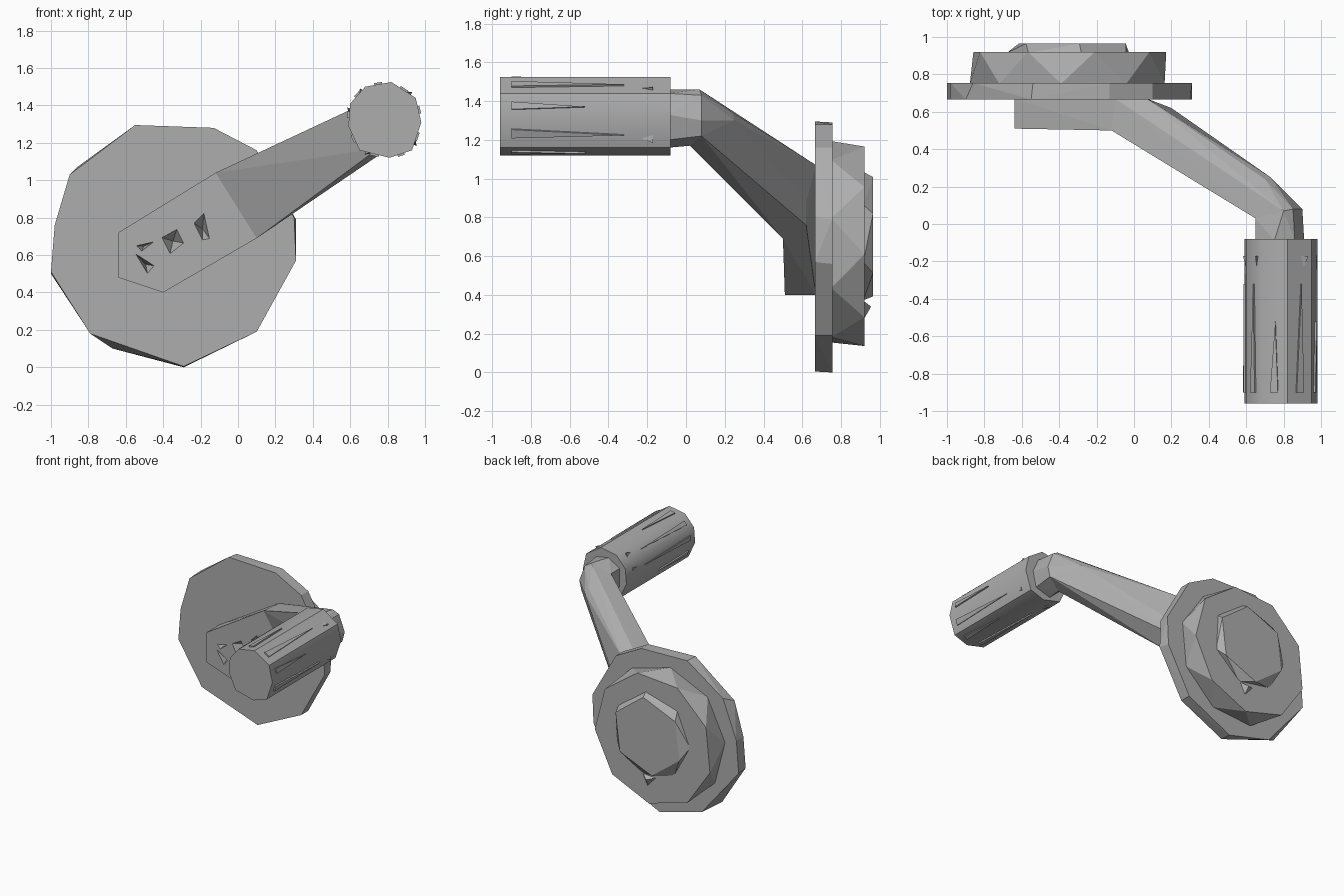
import bpy
import bmesh
import math
from mathutils import Vector

cube = bpy.data.objects.get("Cube")
if cube:
    bpy.data.objects.remove(cube)

grey = bpy.data.materials.new("plain grey")
grey.use_nodes = True
grey.diffuse_color = (0.42, 0.42, 0.42, 1)
grey.node_tree.nodes["Principled BSDF"].inputs["Base Color"].default_value = grey.diffuse_color


def ring(outline, y):
    """Place an (x, z) outline at depth y."""
    return [Vector((x, y, z)) for x, z in outline]


def polygon(cx, cz, r, sides, turn=0):
    steps = [turn + math.tau * i / sides for i in range(sides)]
    return [(cx + r * math.cos(a), cz + r * math.sin(a)) for a in steps]


def add_hulls(name, groups, smooth=None):
    """One object made of a convex solid per group of points."""
    bm = bmesh.new()
    for points in groups:
        verts = [bm.verts.new(p) for p in points]
        result = bmesh.ops.convex_hull(bm, input=verts)
        spare = {v for v in result["geom_interior"] if isinstance(v, bmesh.types.BMVert)}
        bmesh.ops.delete(bm, geom=list(spare), context="VERTS")
    bmesh.ops.dissolve_limit(bm, angle_limit=0.02, verts=bm.verts, edges=bm.edges)
    bmesh.ops.recalc_face_normals(bm, faces=bm.faces)
    mesh = bpy.data.meshes.new(name)
    bm.to_mesh(mesh)
    bm.free()
    mesh.materials.append(grey)
    obj = bpy.data.objects.new(name, mesh)
    bpy.context.collection.objects.link(obj)
    bpy.ops.object.select_all(action="DESELECT")
    bpy.context.view_layer.objects.active = obj
    obj.select_set(True)
    if smooth:
        bpy.ops.object.shade_smooth_by_angle(angle=math.radians(smooth))
    return obj


# Wide irregular disc
disc_front = [(-0.55, 1.295), (-0.13, 1.28), (0.1, 1.16), (0.3, 0.8), (0.31, 0.57), (0.1, 0.19),
              (-0.29, 0.005), (-0.79, 0.18), (-1, 0.51), (-0.98, 0.76), (-0.9, 1.03)]
disc_back = [(-0.54, 1.29), (-0.13, 1.28), (0.1, 1.16), (0.31, 0.79), (0.3, 0.56), (0.1, 0.19),
             (-0.29, 0.0), (-0.67, 0.1), (-1, 0.5), (-0.98, 0.76), (-0.86, 1.07)]
add_hulls("disc", [ring(disc_front, 0.665) + ring(disc_back, 0.755)])

# Faceted hub and cap behind the disc
add_hulls("hub", [ring(polygon(-0.35, 0.665, 0.53, 9, 0.25), 0.75)
                  + ring(polygon(-0.35, 0.66, 0.525, 9, 0.6), 0.92)])
add_hulls("hub_cap", [ring(polygon(-0.34, 0.7, 0.34, 7, 0.5), 0.915)
                      + ring(polygon(-0.33, 0.7, 0.31, 6, 0.4), 0.965)])
add_hulls("hub_chip", [ring([(-0.38, 0.36), (-0.25, 0.37), (-0.3, 0.27)], 0.915)
                       + ring([(-0.31, 0.34)], 0.955)])

# Arm: flat foot on the disc, sloping beam, elbow and neck
foot = [(-0.64, 0.72), (-0.64, 0.48), (-0.4, 0.4)]
foot_end = [Vector(p) for p in ((-0.12, 0.5, 1.04), (0.1, 0.5, 0.69), (0.17, 0.62, 0.76),
                                (0.2, 0.62, 0.88), (0.07, 0.67, 1.07), (-0.1, 0.67, 1.04))]
elbow = [Vector(p) for p in ((0.65, 0.03, 1.4), (0.75, 0.02, 1.17), (0.88, 0.08, 1.22),
                             (0.73, 0.25, 1.3), (0.7, 0.24, 1.34), (0.8, 0.07, 1.46))]
neck = [(0.65, 1.25), (0.65, 1.4), (0.75, 1.46), (0.86, 1.44), (0.91, 1.33), (0.88, 1.2), (0.75, 1.16)]
neck_back = [Vector((0.9, 0.08, 1.3)), Vector((0.85, 0.08, 1.43))]
arm = add_hulls("arm", [ring(foot, 0.51) + ring(foot, 0.67) + foot_end,
                        foot_end + elbow,
                        elbow + neck_back + ring(neck, -0.09)])

# Jagged shallow pockets in the front of the foot
pockets = [[(-0.57, 0.63), (-0.43, 0.54), (-0.48, 0.48)],
           [(-0.56, 0.65), (-0.43, 0.68), (-0.52, 0.61)],
           [(-0.43, 0.7), (-0.32, 0.76), (-0.27, 0.66), (-0.37, 0.58)],
           [(-0.25, 0.78), (-0.18, 0.85), (-0.14, 0.67), (-0.19, 0.66)]]
groups = []
for shape in pockets:
    cx = sum(p[0] for p in shape) / len(shape)
    cz = sum(p[1] for p in shape) / len(shape)
    groups.append(ring(shape, 0.47) + ring([(cx, cz)], 0.6))
cutter = add_hulls("pocket_cutter", groups)
cutter.hide_render = True
cutter.hide_viewport = True
cut = arm.modifiers.new("pockets", "BOOLEAN")
cut.operation = "DIFFERENCE"
cut.solver = "EXACT"
cut.use_self = True
cut.object = cutter
bpy.context.view_layer.objects.active = arm
bpy.ops.object.modifier_apply(modifier=cut.name)
bpy.data.objects.remove(cutter)

# Handle bar
grip = [(0.6, 1.41), (0.59, 1.29), (0.65, 1.16), (0.81, 1.12), (0.93, 1.16),
        (0.98, 1.31), (0.95, 1.44), (0.82, 1.525), (0.68, 1.5)]
add_hulls("handle", [ring(grip, -0.96) + ring(grip, -0.08)], smooth=42)

# Tapering ridges along the handle sides, and small chips near its inner end
ridges, chips = [], []
centre = Vector((0.79, 0, 1.32))
for i, (a, b) in enumerate(zip(ring(grip, 0), ring(grip[1:] + grip[:1], 0))):
    out = ((a + b) / 2 - centre).normalized()
    wide = [a.lerp(b, t) + Vector((0, -0.9, 0)) for t in (0.35, 0.65)]
    tip = a.lerp(b, 0.45) + Vector((0, -0.32 - 0.2 * (i % 2), 0))
    lifted = [p + out * 0.01 for p in wide + [tip]]
    ridges.append([p - out * 0.01 for p in wide + [tip]] + lifted)
    if i % 2 == 0:
        base = [a.lerp(b, t) + Vector((0, y, 0)) - out * 0.01
                for t, y in ((0.2, -0.17), (0.6, -0.17), (0.4, -0.27))]
        chips.append(base + [base[0] + out * 0.025])
add_hulls("handle_ridges", ridges)
add_hulls("handle_chips", chips)
